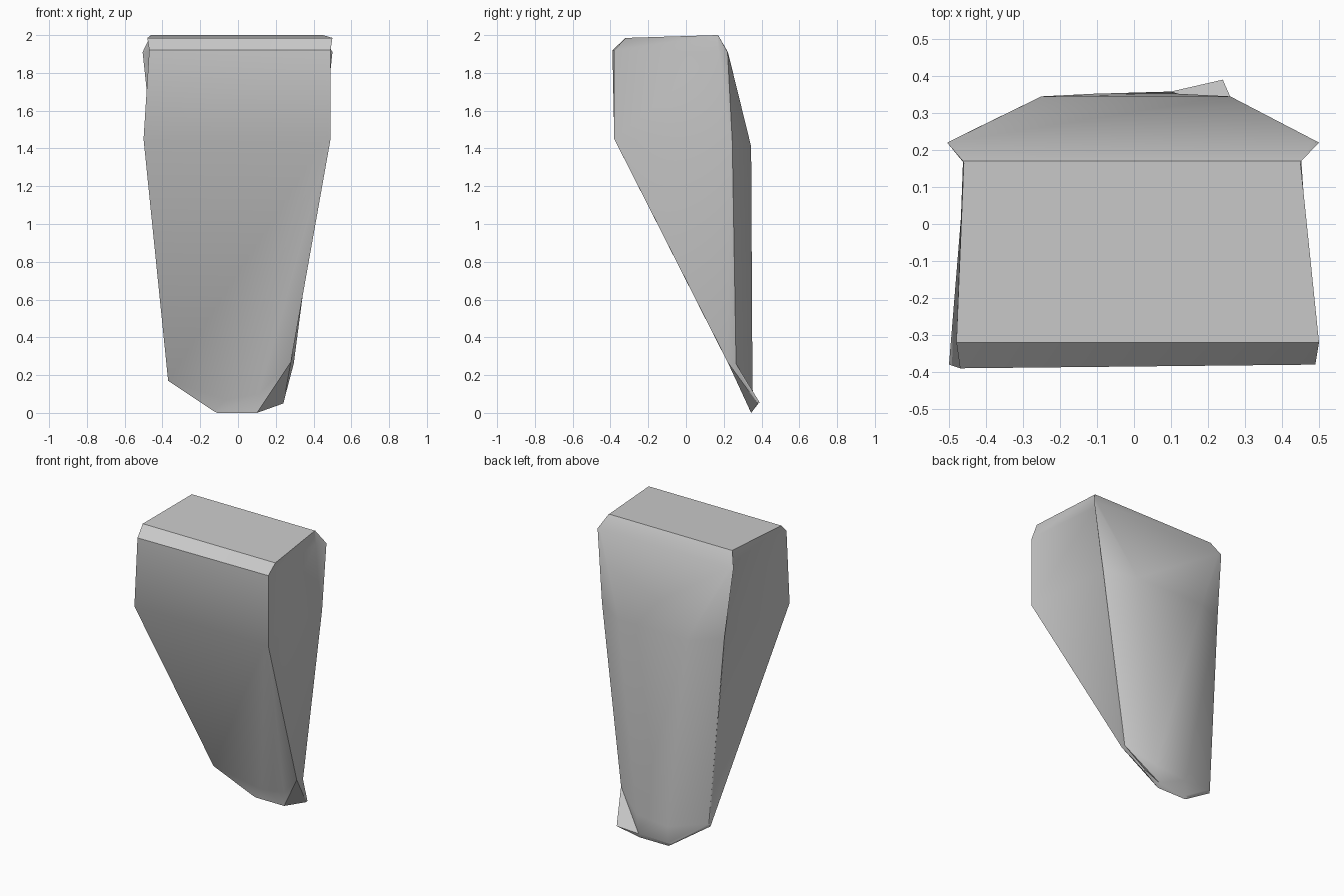
import bpy
import bmesh

if "Cube" in bpy.data.objects:
    bpy.data.objects.remove(bpy.data.objects["Cube"], do_unlink=True)

stone_grey = bpy.data.materials.new("stone grey")
stone_grey.use_nodes = True
GREY = (0.6, 0.6, 0.6, 1)
stone_grey.diffuse_color = GREY
stone_grey.node_tree.nodes["Principled BSDF"].inputs["Base Color"].default_value = GREY


def with_front_points(section):
    """Add two points close to the left front corner, so the front folds along a diagonal."""
    right, left = section[0], section[1]
    extra = [tuple(a + (b - a) * t for a, b in zip(right, left)) for t in (0.97, 0.985)]
    return [right, *extra, left, *section[2:]]


# Each section: front corners, left groove and fin, back ridge, right fin and groove
top = with_front_points([
    (-.48, -.32, 1.985), (.50, -.32, 1.985), (.45, .165, 2), (.452, .17, 2),
    (.44, .17, 2), (-.45, .17, 2), (-.462, .17, 2), (-.46, .165, 2)])
bevel = with_front_points([
    (-.47, -.39, 1.92), (.49, -.38, 1.92), (.452, .175, 1.91), (.50, .22, 1.91),
    (.48, .222, 1.91), (-.48, .222, 1.91), (-.505, .22, 1.91), (-.462, .175, 1.91)])
shoulder = with_front_points([
    (-.50, -.38, 1.45), (.49, -.38, 1.45), (.444, .235, 1.44), (.45, .245, 1.44),
    (.26, .345, 1.41), (-.25, .345, 1.41), (-.455, .245, 1.44), (-.45, .235, 1.44)])
# Chipped lower edge and the narrow broken foot
chip = [
    (-.37, .27, .17), (-.06, .337, .07), (.11, .33, .10), (.28, .22, .27),
    (.293, .255, .262), (.295, .265, .26), (.12, .352, .15), (-.11, .352, .13),
    (-.365, .28, .19), (-.368, .275, .18)]
foot = [
    (-.13, .34, .01), (-.11, .345, 0), (.10, .345, 0), (.24, .38, .05),
    (.24, .385, .052), (.24, .39, .055), (.10, .358, .03), (-.11, .352, .02),
    (-.13, .348, .02), (-.13, .345, .015)]

# Loft the sections, choosing the diagonal so the rear corners are cut off cleanly
bm = bmesh.new()
rings = [[bm.verts.new(p) for p in s] for s in (top, bevel, shoulder, chip, foot)]
bm.faces.new(rings[0])
bm.faces.new(rings[-1][::-1])
LEFT_REAR = 5
for upper, lower in zip(rings, rings[1:]):
    count = len(upper)
    for i in range(count):
        j = (i + 1) % count
        a, b, c, d = upper[i], upper[j], lower[j], lower[i]
        if i == LEFT_REAR:
            bm.faces.new((a, b, c))
            bm.faces.new((a, c, d))
        else:
            bm.faces.new((a, b, d))
            bm.faces.new((b, c, d))
bmesh.ops.recalc_face_normals(bm, faces=bm.faces)

mesh = bpy.data.meshes.new("stone_block")
bm.to_mesh(mesh)
bm.free()
mesh.materials.append(stone_grey)
block = bpy.data.objects.new("stone_block", mesh)
bpy.context.collection.objects.link(block)

# Soft shading over shallow folds, crisp at the broken edges
bpy.ops.object.select_all(action="DESELECT")
block.select_set(True)
bpy.context.view_layer.objects.active = block
bpy.ops.object.shade_smooth_by_angle(angle=0.52)
